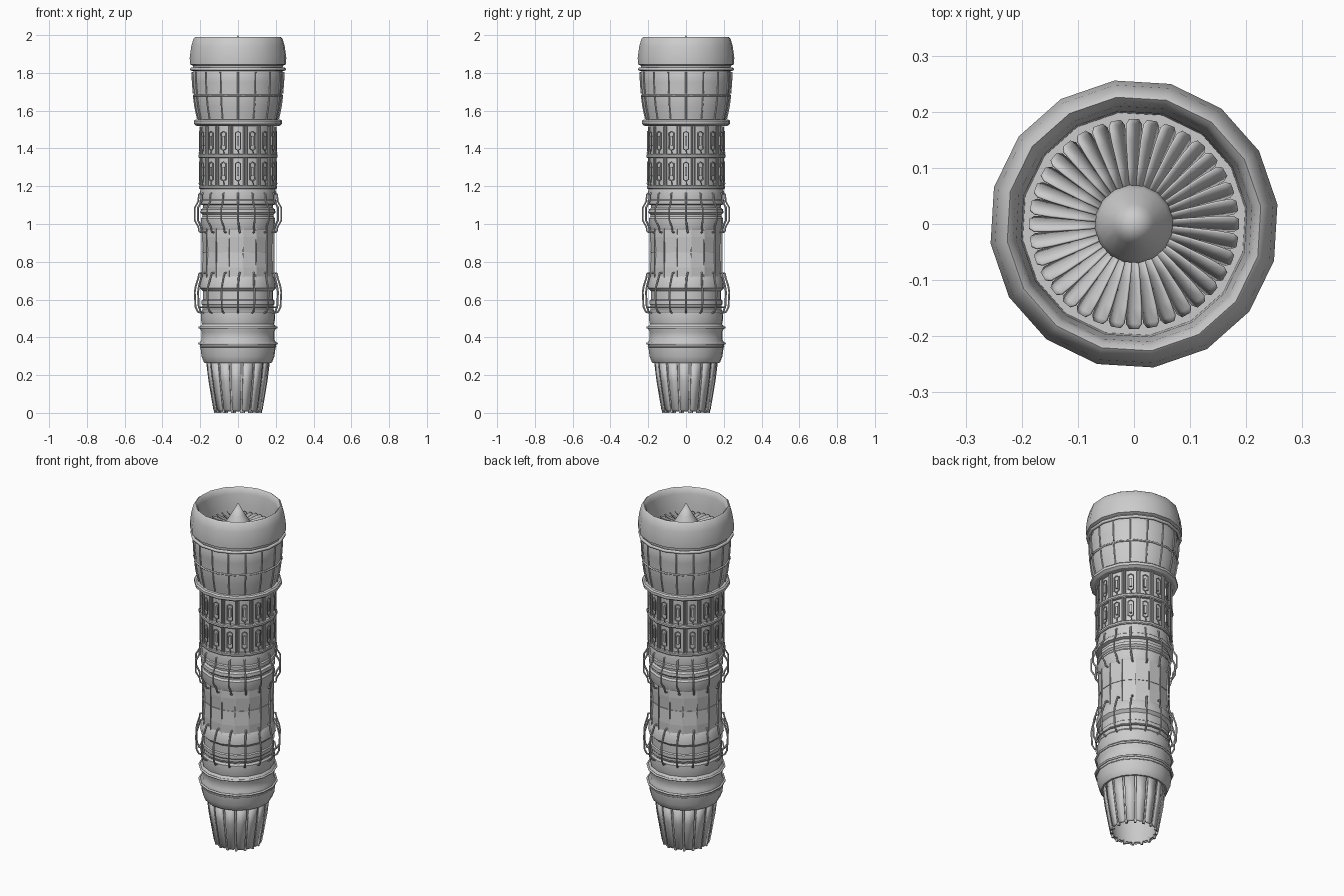
import bpy, bmesh, math
from mathutils import Matrix, Vector

if "Cube" in bpy.data.objects:
    bpy.data.objects.remove(bpy.data.objects["Cube"])

N = 16
PHASE = math.radians(7.8)


def finish(name, bm, smooth=30):
    bmesh.ops.recalc_face_normals(bm, faces=bm.faces)
    me = bpy.data.meshes.new(name)
    bm.to_mesh(me)
    bm.free()
    ob = bpy.data.objects.new(name, me)
    bpy.context.collection.objects.link(ob)
    bpy.ops.object.select_all(action='DESELECT')
    ob.select_set(True)
    bpy.context.view_layer.objects.active = ob
    if smooth:
        bpy.ops.object.shade_smooth_by_angle(angle=math.radians(smooth))
    return ob


def lathe(name, prof, closed=False, smooth=30, n=N):
    """Revolve (radius, z) points around the engine axis."""
    bm = bmesh.new()
    rings = []
    for r, z in prof:
        if r == 0:
            rings.append([bm.verts.new((0, 0, z))] * n)
        else:
            rings.append([bm.verts.new((r * math.cos(PHASE + i * math.tau / n),
                                        r * math.sin(PHASE + i * math.tau / n), z)) for i in range(n)])
    pairs = list(zip(rings, rings[1:]))
    if closed:
        pairs.append((rings[-1], rings[0]))
    for a, b in pairs:
        for i in range(n):
            j = (i + 1) % n
            vs = list(dict.fromkeys([a[i], a[j], b[j], b[i]]))
            if len(vs) > 2:
                bm.faces.new(vs)
    return finish(name, bm, smooth)


def ring(name, r, z, t):
    """Rounded clamp ring, half thickness t."""
    pts = [(r + t * math.cos(k * math.tau / 8), z + t * math.sin(k * math.tau / 8)) for k in range(8)]
    return lathe(name, pts, closed=True, smooth=60)


def rods(name, path, depth, n=N, phase=0.0, cyclic=False):
    """n copies of a tube; path points are (radius, tangential offset, z)."""
    cu = bpy.data.curves.new(name, 'CURVE')
    cu.dimensions = '3D'
    cu.bevel_depth = depth
    cu.bevel_resolution = 1
    cu.use_fill_caps = True
    for i in range(n):
        m = Matrix.Rotation(phase + i * math.tau / n, 3, 'Z')
        sp = cu.splines.new('POLY')
        sp.points.add(len(path) - 1)
        for p, co in zip(sp.points, path):
            p.co = (*(m @ Vector(co)), 1)
        sp.use_cyclic_u = cyclic
    ob = bpy.data.objects.new(name, cu)
    bpy.context.collection.objects.link(ob)
    bpy.ops.object.select_all(action='DESELECT')
    ob.select_set(True)
    bpy.context.view_layer.objects.active = ob
    bpy.ops.object.convert(target='MESH')
    bpy.ops.object.shade_smooth_by_angle(angle=math.radians(50))
    return ob


def blocks(name, r, z, size, n=N, phase=0.0):
    """n boxes around the axis, size = (radial, tangential, height)."""
    bm = bmesh.new()
    for i in range(n):
        m = (Matrix.Rotation(phase + i * math.tau / n, 4, 'Z') @ Matrix.Translation((r, 0, z))
             @ Matrix.Diagonal((*size, 1)))
        bmesh.ops.create_cube(bm, size=1, matrix=m)
    return finish(name, bm, 0)


def blades(name, n, stations, thick):
    """Twisted blades; stations are (radius, half chord, pitch, z)."""
    bm = bmesh.new()
    for i in range(n):
        m = Matrix.Rotation(i * math.tau / n, 3, 'Z')
        rows = []
        for r, c, a, z in stations:
            rows.append([bm.verts.new(m @ Vector((r, s * c * math.sin(a), z + s * c * math.cos(a) )))
                         for s in (-1, 0, 1)])
        for a, b in zip(rows, rows[1:]):
            for k in range(2):
                bm.faces.new((a[k], a[k + 1], b[k + 1], b[k]))
    ob = finish(name, bm, 40)
    mod = ob.modifiers.new('thickness', 'SOLIDIFY')
    mod.thickness = thick
    mod.offset = 0
    return ob


# Intake
lathe('intake_cowl', [(0.2, 1.80), (0.203, 1.88), (0.212, 1.955), (0.218, 1.98), (0.228, 1.99),
                      (0.238, 1.982), (0.25, 1.94), (0.258, 1.88), (0.257, 1.845), (0.24, 1.838),
                      (0.235, 1.80)], closed=True, smooth=40)
lathe('spinner_cone', [(0, 2.0), (0.036, 1.935), (0.064, 1.89), (0.07, 1.87), (0.07, 1.80)], smooth=40)
blades('fan_blades', 36, [(0.06, 0.018, 0.35, 1.85), (0.10, 0.022, 0.45, 1.85), (0.15, 0.024, 0.55, 1.85),
                          (0.178, 0.022, 0.62, 1.85), (0.187, 0.012, 0.62, 1.85)], 0.004)
lathe('fan_back_plate', [(0, 1.805), (0.205, 1.805)])

# Fan case
lathe('fan_case', [(0.238, 1.81), (0.242, 1.80), (0.24, 1.75), (0.234, 1.69), (0.234, 1.67),
                   (0.228, 1.62), (0.215, 1.565), (0.212, 1.55), (0.212, 1.53)])
ring('fan_case_front_ring', 0.248, 1.82, 0.009)
ring('fan_case_middle_ring', 0.236, 1.68, 0.005)
lathe('fan_case_rear_flange', [(0.19, 1.552), (0.228, 1.552), (0.236, 1.545), (0.236, 1.53),
                               (0.222, 1.52), (0.19, 1.518)], closed=True)
rods('fan_case_upper_ribs', [(0.243, 0, 1.805), (0.241, 0, 1.75), (0.236, 0, 1.69)], 0.004)
rods('fan_case_lower_ribs', [(0.235, 0, 1.675), (0.228, 0, 1.62), (0.214, 0, 1.555)], 0.004)

# Compressor
lathe('compressor_case', [(0.192, 1.53), (0.192, 1.18)])
for z, r in ((1.36, 0.212), (1.195, 0.208)):
    lathe('compressor_flange', [(0.18, z + 0.01), (r - 0.004, z + 0.01), (r, z + 0.005),
                                (r, z - 0.005), (r - 0.004, z - 0.01), (0.18, z - 0.01)], closed=True)
for z in (1.44, 1.278):
    h = 0.075
    for s in (-1, 1):
        rods('compressor_column', [(0.2, s * 0.007, z + h), (0.2, s * 0.007, z - h)], 0.0055, phase=math.pi / N)
    rods('compressor_bracket', [(0.203, -0.014, z + 0.042), (0.203, 0, z + 0.05), (0.203, 0.014, z + 0.042),
                                (0.203, 0.014, z - 0.042), (0.203, 0, z - 0.05), (0.203, -0.014, z - 0.042)],
         0.0035, cyclic=True)
    blocks('compressor_actuator', 0.197, z, (0.012, 0.012, 0.05))
    rods('compressor_link', [(0.2, 0, z - 0.05), (0.206, 0.004, z - 0.065), (0.2, 0.004, z - h)], 0.003)

# Diffuser with fuel pipes
lathe('diffuser_case', [(0.198, 1.19), (0.203, 1.17), (0.2, 1.13), (0.206, 1.125), (0.206, 1.105),
                        (0.188, 1.10), (0.186, 1.085), (0.198, 1.078), (0.2, 1.06), (0.19, 1.05),
                        (0.19, 1.04), (0.198, 1.03), (0.197, 0.985), (0.188, 0.965)])
rods('upper_fuel_pipes', [(0.2, 0, 1.165), (0.208, 0, 1.155), (0.21, 0, 1.12), (0.23, 0, 1.085),
                          (0.23, 0, 1.02), (0.21, 0.005, 0.985), (0.206, 0.008, 0.96), (0.19, 0.01, 0.955)], 0.005)

# Combustor
lathe('combustor_case', [(0.189, 1.0), (0.191, 0.93), (0.185, 0.85), (0.191, 0.77), (0.189, 0.69)], smooth=0)
blocks('combustor_seams', 0.19, 0.845, (0.008, 0.004, 0.3), phase=PHASE)
lathe('combustor_band', [(0.18, 0.853), (0.188, 0.853), (0.188, 0.847), (0.18, 0.847)], closed=True)

# Turbine case with pipes
lathe('turbine_case', [(0.188, 0.725), (0.2, 0.705), (0.203, 0.66), (0.193, 0.65), (0.188, 0.645), (0.188, 0.60),
                       (0.194, 0.595), (0.194, 0.575), (0.19, 0.57), (0.19, 0.545), (0.198, 0.535), (0.198, 0.52)])
rods('lower_fuel_pipes', [(0.19, 0.01, 0.742), (0.206, 0.008, 0.738), (0.21, 0.003, 0.715), (0.224, 0, 0.67),
                          (0.229, 0, 0.64), (0.225, 0, 0.56), (0.212, 0, 0.535), (0.195, 0, 0.53)], 0.005)
ring('turbine_pipe_ring', 0.205, 0.56, 0.004)

# Exhaust casing
lathe('exhaust_case', [(0.19, 0.535), (0.198, 0.53), (0.199, 0.50), (0.193, 0.47), (0.203, 0.456), (0.203, 0.448),
                       (0.195, 0.43), (0.194, 0.39), (0.203, 0.373), (0.203, 0.36), (0.2, 0.34),
                       (0.195, 0.30), (0.184, 0.272), (0.178, 0.264), (0.155, 0.264)])
ring('exhaust_upper_ring', 0.206, 0.452, 0.006)
ring('exhaust_lower_ring', 0.207, 0.367, 0.006)
ring('exhaust_thin_ring', 0.202, 0.35, 0.003)

# Nozzle
lathe('nozzle_shell', [(0.163, 0.275), (0.15, 0.17), (0.124, 0.015), (0.118, 0.015), (0.144, 0.17), (0.157, 0.275)],
      closed=True)
bm = bmesh.new()
for i in range(N):
    rot = Matrix.Rotation(PHASE + (i + 0.5) * math.tau / N, 3, 'Z')
    rows = [[bm.verts.new(rot @ Vector((r * 0.982, s * w, z))) for s in (-1, 1)]
            for r, w, z in ((0.168, 0.027, 0.268), (0.156, 0.026, 0.17), (0.13, 0.021, 0.018), (0.126, 0.014, 0.008))]
    for a, b in zip(rows, rows[1:]):
        bm.faces.new((a[0], a[1], b[1], b[0]))
petals = finish('nozzle_petals', bm, 30)
mod = petals.modifiers.new('thickness', 'SOLIDIFY')
mod.thickness = 0.004
mod.offset = 0
blocks('nozzle_petal_hinges', 0.121, 0.012, (0.012, 0.012, 0.024), phase=PHASE)
lathe('nozzle_inner_plate', [(0, 0.285), (0.16, 0.285)])
